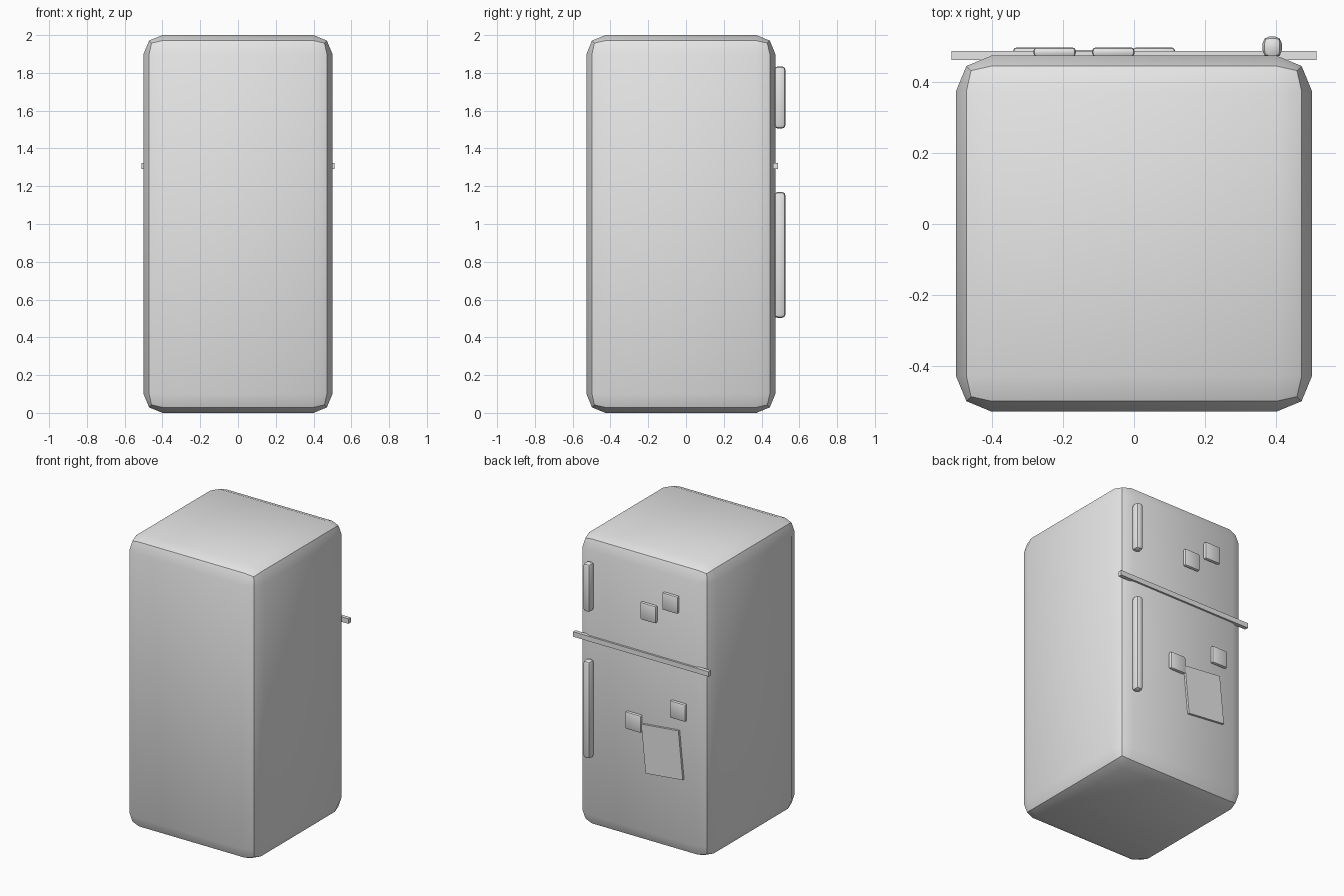
import bpy
import math

if "Cube" in bpy.data.objects:
    bpy.data.objects.remove(bpy.data.objects["Cube"], do_unlink=True)

grey = bpy.data.materials.new("light_grey")
grey.use_nodes = True
grey.diffuse_color = (0.8, 0.8, 0.8, 1)
grey.node_tree.nodes["Principled BSDF"].inputs["Base Color"].default_value = (0.8, 0.8, 0.8, 1)

BACK = 0.473  # y of the door surface


def box(name, centre, size, bevel=0.0, tilt=0.0):
    """Box with an optional two-step rounded edge, turned about y by tilt."""
    bpy.ops.mesh.primitive_cube_add(size=1, location=centre)
    obj = bpy.context.object
    obj.name = name
    obj.scale = size
    bpy.ops.object.transform_apply(location=False, rotation=False, scale=True)
    obj.rotation_euler.y = tilt
    obj.data.materials.append(grey)
    if bevel:
        mod = obj.modifiers.new("rounded_edges", 'BEVEL')
        mod.width = bevel
        mod.segments = 2
        mod.limit_method = 'NONE'
        bpy.ops.object.modifier_apply(modifier=mod.name)
        bpy.ops.object.shade_smooth_by_angle(angle=math.radians(30))
    return obj


# Cabinet
box("cabinet", (0, BACK - 0.5, 1), (1, 1, 2), bevel=0.1)

# Strip between the freezer door and the main door
box("door_divider", (0, BACK, 1.307), (1.024, 0.026, 0.034))

# Handles
for name, bottom, top in (("freezer_handle", 1.505, 1.835), ("main_handle", 0.503, 1.17)):
    box(name, (0.388, 0.497, (bottom + top) / 2), (0.054, 0.06, top - bottom), bevel=0.02)

# Square magnets
for i, (x, z) in enumerate(((-0.058, 1.607), (-0.223, 1.717), (0.056, 0.83), (-0.28, 0.995))):
    box(f"magnet_{i + 1}", (x, 0.483, z), (0.119, 0.026, 0.119), bevel=0.01)

# Tilted sheet of paper
box("paper_note", (-0.16, 0.478, 0.682), (0.282, 0.02, 0.33), tilt=0.1)
